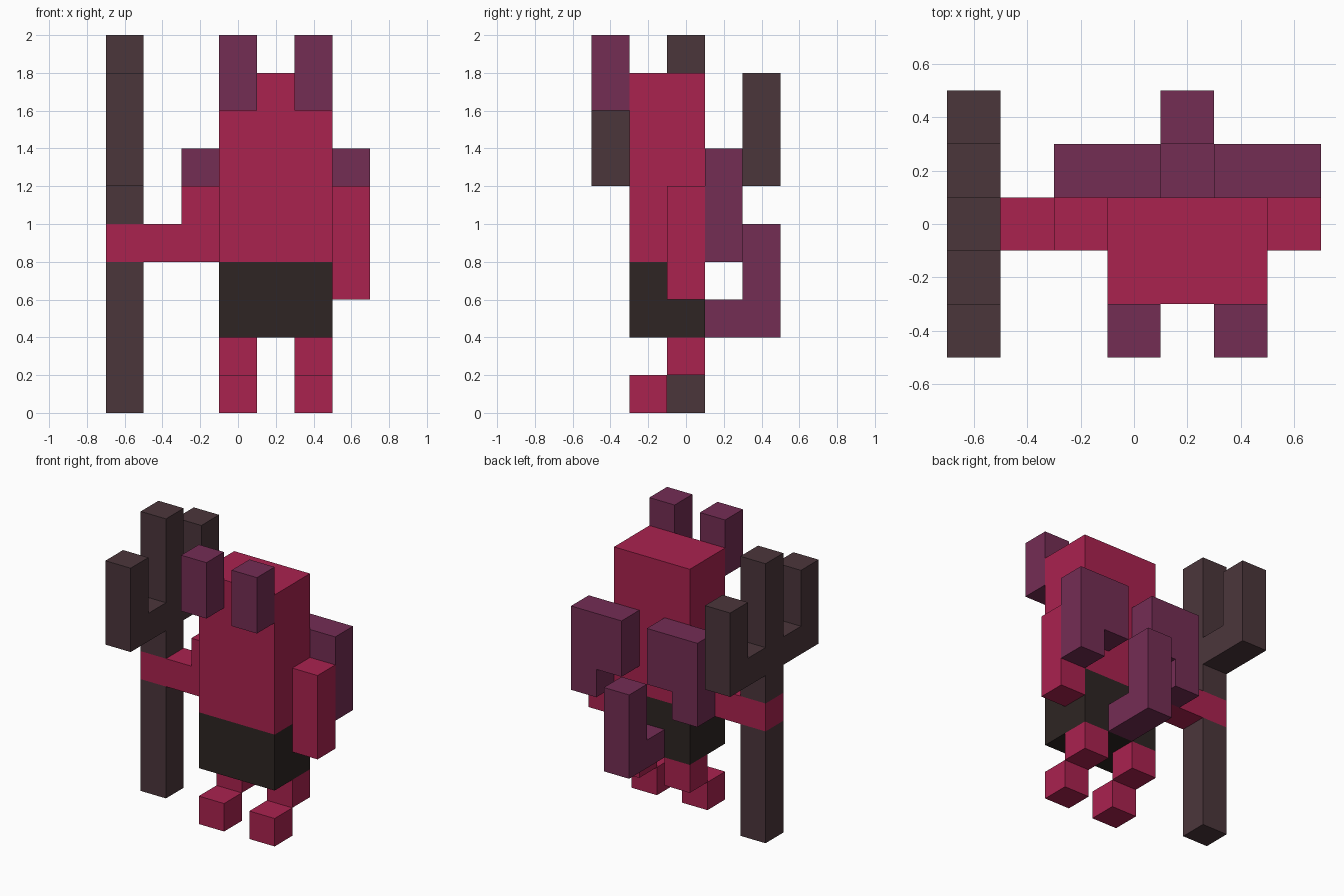
import bpy
import bmesh

cube = bpy.data.objects.get("Cube")
if cube:
    bpy.data.objects.remove(cube, do_unlink=True)


def material(name, rgb):
    """Flat material from 0-255 sRGB values, stored as linear."""
    lin = [((c / 255 + 0.055) / 1.055) ** 2.4 for c in rgb]
    mat = bpy.data.materials.new(name)
    mat.use_nodes = True
    mat.diffuse_color = (*lin, 1)
    bsdf = mat.node_tree.nodes["Principled BSDF"]
    bsdf.inputs["Base Color"].default_value = (*lin, 1)
    bsdf.inputs["Roughness"].default_value = 0.9
    return mat


RED = material("crimson skin", (170, 34, 79))
PURPLE = material("plum", (116, 45, 84))
BROWN = material("dark brown wood", (75, 54, 59))
BLACK = material("charcoal cloth", (46, 37, 35))

CENTRE = 0.2  # the figure's own mirror plane in x


def prism(name, mat, axis, profile, start, end):
    """Extrude a profile along axis: 'x' takes (y, z) points, 'y' takes (x, z)."""
    bm = bmesh.new()
    place = (lambda a, b: (start, a, b)) if axis == "x" else (lambda a, b: (a, start, b))
    face = bm.faces.new([bm.verts.new(place(a, b)) for a, b in profile])
    new = bmesh.ops.extrude_face_region(bm, geom=[face])["geom"]
    offset = (end - start, 0, 0) if axis == "x" else (0, end - start, 0)
    bmesh.ops.translate(bm, vec=offset,
                        verts=[v for v in new if isinstance(v, bmesh.types.BMVert)])
    bmesh.ops.recalc_face_normals(bm, faces=bm.faces)
    mesh = bpy.data.meshes.new(name)
    bm.to_mesh(mesh)
    bm.free()
    mesh.materials.append(mat)
    obj = bpy.data.objects.new(name, mesh)
    bpy.context.collection.objects.link(obj)
    return obj


def box(name, mat, x, y, z):
    rect = [(x[0], z[0]), (x[1], z[0]), (x[1], z[1]), (x[0], z[1])]
    return prism(name, mat, "y", rect, *y)


def pair(name, mat, profile, y0, y1):
    """Left part plus its copy mirrored across the figure's centre."""
    prism("left_" + name, mat, "y", profile, y0, y1)
    flipped = [(2 * CENTRE - x, z) for x, z in profile]
    prism("right_" + name, mat, "y", flipped, y0, y1)


def rect(x0, x1, z0, z1):
    return [(x0, z0), (x1, z0), (x1, z1), (x0, z1)]


# Body and head in one block, shorts below
box("body_and_head", RED, (-0.1, 0.5), (-0.3, 0.1), (0.8, 1.8))
box("shorts", BLACK, (-0.1, 0.5), (-0.3, 0.1), (0.4, 0.8))

# Legs, feet, horns
pair("leg", RED, rect(0.3, 0.5, 0.2, 0.4), -0.1, 0.1)
pair("foot", RED, rect(0.3, 0.5, 0.0, 0.2), -0.3, -0.1)
pair("horn", PURPLE, rect(0.3, 0.5, 1.6, 2.0), -0.5, -0.3)

# Wings, longer at the outer edge
pair("wing", PURPLE, [(0.3, 1.0), (0.5, 1.0), (0.5, 0.8), (0.7, 0.8),
                      (0.7, 1.4), (0.3, 1.4)], 0.1, 0.3)

# Tail, bent upward
prism("tail", PURPLE, "x", [(0.1, 0.4), (0.5, 0.4), (0.5, 1.0), (0.3, 1.0),
                            (0.3, 0.6), (0.1, 0.6)], 0.1, 0.3)

# Arms: left hangs down, right reaches out and ends in the gripping hand
box("left_arm", RED, (0.5, 0.7), (-0.1, 0.1), (0.6, 1.2))
prism("right_arm_and_hand", RED, "y",
      [(-0.7, 0.8), (-0.1, 0.8), (-0.1, 1.2), (-0.3, 1.2),
       (-0.3, 1.0), (-0.7, 1.0)], -0.1, 0.1)

# Trident: shaft below the hand, three-pronged fork above it
box("trident_shaft", BROWN, (-0.7, -0.5), (-0.1, 0.1), (0.0, 0.8))
half = [(0.1, 1.0), (0.1, 1.2), (0.5, 1.2), (0.5, 1.8),
        (0.3, 1.8), (0.3, 1.4), (0.1, 1.4), (0.1, 2.0)]
prism("trident_fork", BROWN, "x",
      half + [(-y, z) for y, z in reversed(half)], -0.7, -0.5)
